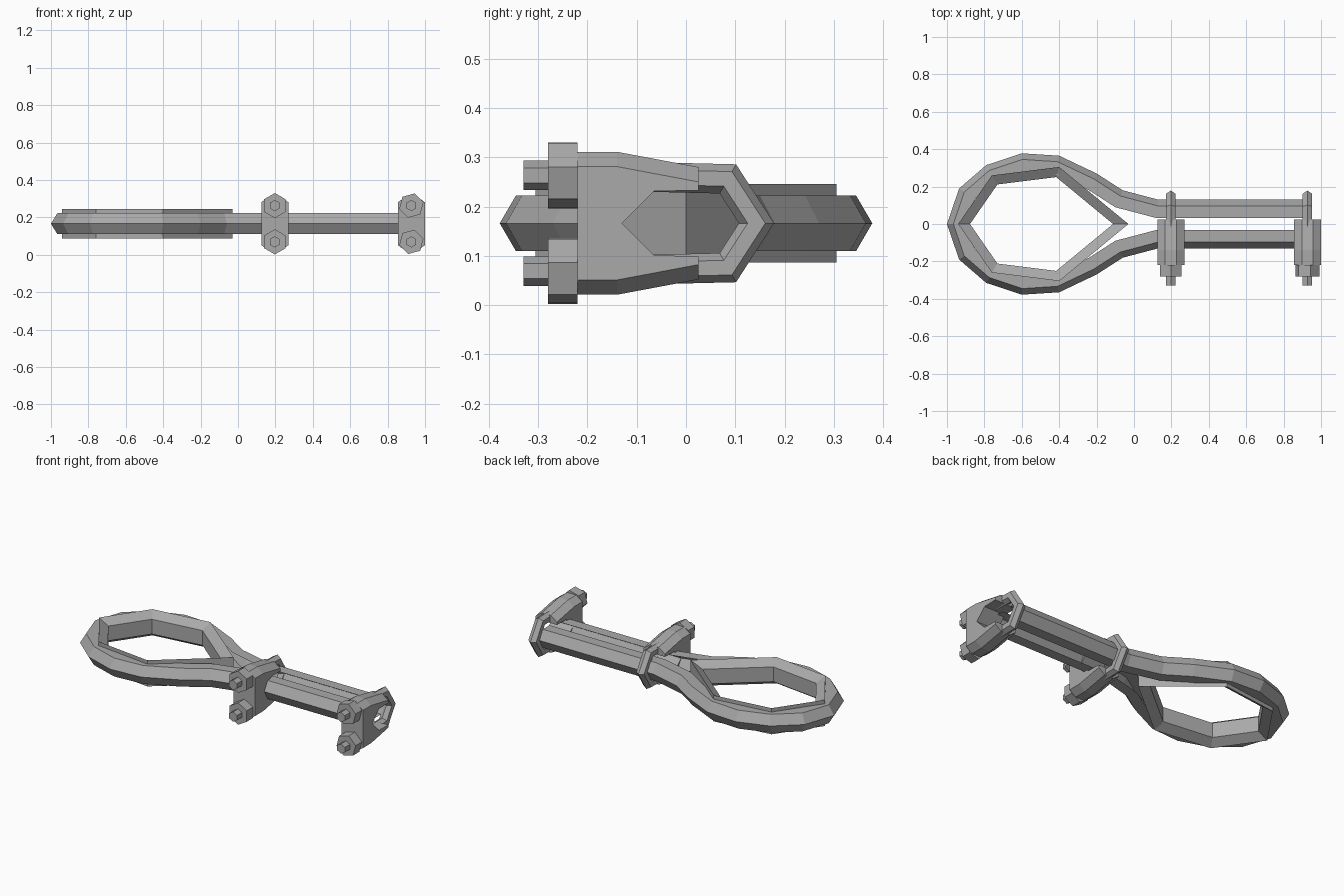
import bpy, bmesh, math
from mathutils import Vector

cube = bpy.data.objects.get("Cube")
if cube:
    bpy.data.objects.remove(cube)

steel = bpy.data.materials.new("steel_grey")
steel.use_nodes = True
GREY = (0.4, 0.4, 0.4, 1)
steel.diffuse_color = GREY
steel.node_tree.nodes["Principled BSDF"].inputs["Base Color"].default_value = GREY

MID = 0.166          # height of the centre plane
LEG = 0.097          # bolt leg distance from the centre plane


def loft(name, rings, closed_path=False, closed_ring=True, cap=True):
    """Skin a list of equal-length point rings."""
    bm = bmesh.new()
    vs = [[bm.verts.new(p) for p in ring] for ring in rings]
    n, m = len(rings), len(rings[0])
    for i in range(n if closed_path else n - 1):
        a, b = vs[i], vs[(i + 1) % n]
        for j in range(m if closed_ring else m - 1):
            k = (j + 1) % m
            bm.faces.new((a[j], a[k], b[k], b[j]))
    if cap and not closed_path:
        bm.faces.new(vs[0])
        bm.faces.new(vs[-1])
    bmesh.ops.recalc_face_normals(bm, faces=bm.faces)
    mesh = bpy.data.meshes.new(name)
    bm.to_mesh(mesh)
    bm.free()
    mesh.materials.append(steel)
    obj = bpy.data.objects.new(name, mesh)
    bpy.context.collection.objects.link(obj)
    return obj


def sweep_rings(path, section, place, closed=False):
    """Mitred sweep of (inward offset, side) points along a flat path."""
    pts = [Vector(p) for p in path]
    n = len(pts)
    rings = []
    for i, p in enumerate(pts):
        normals = []
        for a, b in ((i - 1, i), (i, i + 1)):
            if closed or (a >= 0 and b < n):
                d = (pts[b % n] - pts[a % n]).normalized()
                normals.append(Vector((-d.y, d.x)))
        n1, n2 = normals[0], normals[-1]
        mitre = (n1 + n2) / (1 + n1.dot(n2))
        rings.append([place(p + mitre * off, side) for off, side in section])
    return rings


def flat(p, side):
    return (p.x, p.y, MID + side)


def mirrored(half):
    """Reflect a half path across its second coordinate."""
    return half + [(a, -b) for a, b in reversed(half) if b != 0]


# Rope: hexagonal strand, open where the strands face each other
R = 0.065
rope_half = [(0.9, 0.13), (0.13, 0.13), (-0.06, 0.18), (-0.2, 0.27), (-0.4, 0.365),
             (-0.6, 0.378), (-0.79, 0.315), (-0.935, 0.19), (-1, 0)]
h = R * math.sin(math.pi / 3)
rope_section = [(1.5 * R, h), (R / 2, h), (0, 0), (R / 2, -h), (1.5 * R, -h)]
loft("rope_loop", sweep_rings(mirrored(rope_half), rope_section, flat),
     closed_ring=False, cap=False)

# Thimble: pointed ring with sloping inner rims
thimble_path = [(-0.03, 0), (-0.4, 0.305), (-0.76, 0.26), (-0.94, 0),
                (-0.76, -0.26), (-0.4, -0.305)]
thimble_section = [(0, 0.08), (0.052, 0.045), (0.052, -0.045), (0, -0.08)]
loft("thimble", sweep_rings(thimble_path, thimble_section, flat, True), closed_path=True)


def clamp(tag, cx, nut_turn):
    # Saddle: slotted block with chamfered long edges
    outer = [(-0.22, 0.145), (-0.14, 0.145), (0.025, 0.114)]
    slot = [(0.025, 0.067), (-0.065, 0.065), (-0.13, 0)]
    rings = []
    for x, drop in ((-0.072, 0.03), (-0.03, 0), (0.03, 0), (0.072, 0.03)):
        profile = mirrored([(y, z - drop) for y, z in outer] + slot)
        rings.append([(cx + x, y, MID + z) for y, z in profile])
    loft(tag + "_saddle", rings)

    # U-bolt: hexagonal bar bent round the strands
    bolt_path = mirrored([(-0.33, LEG), (-0.2, LEG), (0.085, LEG - 0.007), (0.143, 0)])
    bar = [(0.03 * math.cos(a), 0.03 * math.sin(a))
           for a in (i * math.pi / 3 for i in range(6))]
    loft(tag + "_u_bolt", sweep_rings(bolt_path, bar,
                                      lambda p, s: (cx + s, p.x, MID + p.y)))

    # Nuts on both bolt legs
    for side, z in (("upper", MID + LEG), ("lower", MID - LEG)):
        angles = [math.radians(90 - nut_turn + 60 * i) for i in range(6)]
        loft(tag + "_" + side + "_nut",
             [[(cx + 0.067 * math.cos(a), y, z + 0.067 * math.sin(a)) for a in angles]
              for y in (-0.28, -0.22)])


clamp("inner_clamp", 0.197, 0)
clamp("end_clamp", 0.927, 15)
